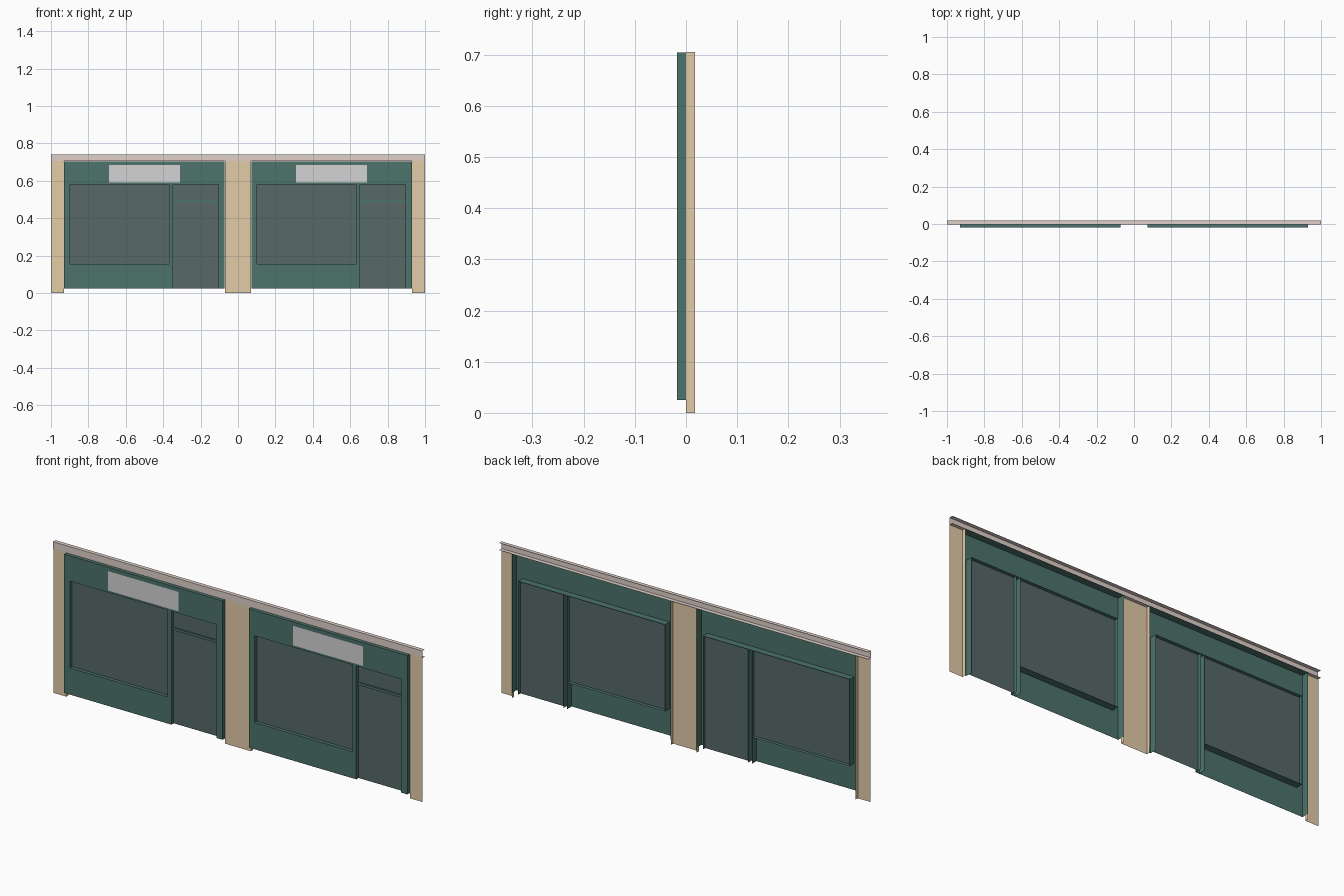
import bpy

cube = bpy.data.objects.get("Cube")
if cube:
    bpy.data.objects.remove(cube, do_unlink=True)


def material(name, rgb):
    # sRGB bytes to linear
    lin = [(c / 255 / 12.92) if c < 11 else ((c / 255 + 0.055) / 1.055) ** 2.4 for c in rgb]
    m = bpy.data.materials.new(name)
    m.use_nodes = True
    m.diffuse_color = (*lin, 1)
    m.node_tree.nodes["Principled BSDF"].inputs["Base Color"].default_value = (*lin, 1)
    return m


GREEN = material("painted green", (76, 115, 107))
GLASS = material("dark glass", (87, 104, 104))
TAN = material("tan stone", (226, 204, 168))
PALE = material("pale cornice stone", (224, 208, 201))
WHITE = material("sign white", (212, 212, 212))

FRONT, WALL, BACK = -0.0175, 0.0, 0.0175
BASE, TOP = 0.025, 0.704


def make(name, verts, faces, mat):
    mesh = bpy.data.meshes.new(name)
    mesh.from_pydata(verts, [], faces)
    mesh.materials.append(mat)
    obj = bpy.data.objects.new(name, mesh)
    bpy.context.collection.objects.link(obj)
    return obj


def panels(name, rects, y, mat):
    """Front-facing rectangles (x0, x1, z0, z1) in one plane."""
    verts, faces = [], []
    for x0, x1, z0, z1 in rects:
        n = len(verts)
        verts += [(x0, y, z0), (x1, y, z0), (x1, y, z1), (x0, y, z1)]
        faces.append((n, n + 1, n + 2, n + 3))
    return make(name, verts, faces, mat)


def ribbon(name, path, y0, y1, mat):
    """A path of (x, z) points swept from y0 to y1."""
    verts = [(x, y, z) for x, z in path for y in (y0, y1)]
    faces = [(2 * i, 2 * i + 1, 2 * i + 3, 2 * i + 2) for i in range(len(path) - 1)]
    return make(name, verts, faces, mat)


def shop_bay(side, cx):
    half, head, sill = 0.429, 0.58, 0.155
    left, post_a, post_b, right = [cx + v for v in (-0.398, 0.131, 0.152, 0.396)]
    x0, x1 = cx - half, cx + half

    # Flat front: header, side frames, middle post and stall riser
    panels(side + "_shop_front", [
        (x0, x1, head, TOP), (x0, left, BASE, head), (right, x1, BASE, head),
        (post_a, post_b, BASE, head), (left, post_a, BASE, sill)], FRONT, GREEN)

    # Outer returns and opening reveals
    ribbon(side + "_outer_return", [(x0, BASE), (x0, TOP), (x1, TOP), (x1, BASE)],
           FRONT, BACK, GREEN)
    ribbon(side + "_opening_reveal", [(left, sill), (left, head), (right, head), (right, BASE)],
           FRONT, BACK, GREEN)
    ribbon(side + "_sill_reveal", [(left, sill), (post_a, sill), (post_a, head)],
           FRONT, BACK, GREEN)
    ribbon(side + "_post_reveal", [(post_a, sill), (post_a, BASE)], FRONT, BACK, GREEN)
    ribbon(side + "_door_reveal", [(post_b, BASE), (post_b, head)], FRONT, BACK, GREEN)

    # Recessed glass, door transom bar and sign plate
    panels(side + "_window_glass", [(left, post_a, sill, head)], WALL, GLASS)
    panels(side + "_door_glass", [(post_b, right, BASE, head)], WALL, GLASS)
    bar = [(post_b, 0.484), (right, 0.484), (right, 0.496), (post_b, 0.496), (post_b, 0.484)]
    ribbon(side + "_transom_bar", bar, -0.008, WALL, GREEN)
    panels(side + "_transom_face", [(post_b, right, 0.484, 0.496)], -0.008, GREEN)
    panels(side + "_sign_plate", [(cx - 0.19, cx + 0.19, 0.59, 0.685)], FRONT - 0.0008, WHITE)


for side, cx in (("right", -0.5), ("left", 0.5)):
    shop_bay(side, cx)

# Stone piers with returns beside each bay
pier_top = 0.705
for name, x0, x1 in (("right_pier", -1, -0.93), ("middle_pier", -0.07, 0.07), ("left_pier", 0.93, 1)):
    panels(name, [(x0, x1, 0, pier_top)], WALL, TAN)
    for x in (x0, x1):
        if abs(x) < 1:
            ribbon(name + "_return", [(x, 0), (x, pier_top)], WALL, BACK, TAN)

# Cornice channel, open at the back and ends
profile = [(BACK, 0.74), (-0.002, 0.74), (-0.002, 0.705), (BACK, 0.705)]
verts = [(x, y, z) for y, z in profile for x in (-1, 1)]
make("cornice", verts, [(2 * i, 2 * i + 2, 2 * i + 3, 2 * i + 1) for i in range(3)], PALE)
